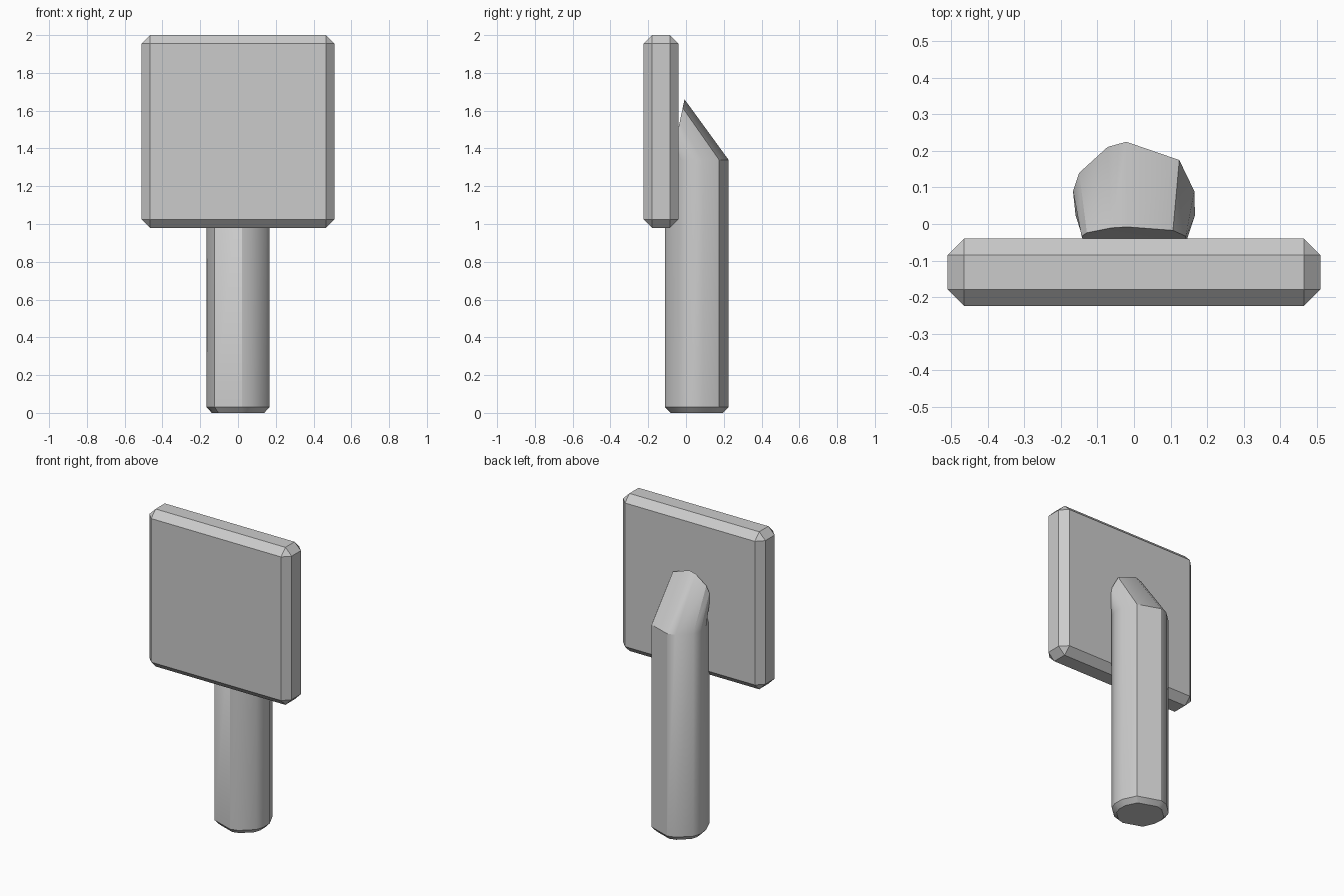
import bpy, bmesh, math

if "Cube" in bpy.data.objects:
    bpy.data.objects.remove(bpy.data.objects["Cube"])


def add_object(name, bm):
    bmesh.ops.recalc_face_normals(bm, faces=bm.faces[:])
    mesh = bpy.data.meshes.new(name)
    bm.to_mesh(mesh)
    bm.free()
    obj = bpy.data.objects.new(name, mesh)
    bpy.context.collection.objects.link(obj)
    return obj


# Sign board: slab with one flat chamfer on every edge
bm = bmesh.new()
bmesh.ops.create_cube(bm, size=1)
bmesh.ops.scale(bm, vec=(1.02, 0.184, 1.02), verts=bm.verts)
bmesh.ops.translate(bm, vec=(0, -0.132, 1.49), verts=bm.verts)
bmesh.ops.bevel(bm, geom=bm.edges[:], offset=0.045, offset_type='OFFSET',
                segments=1, profile=0.5, affect='EDGES')
add_object("sign_board", bm)

# Post: rough hewn cross-section, lofted through four rings
CY = 0.057
half = [(0.165, 0.033), (0.124, 0.118), (-0.021, 0.168),
        (-0.072, 0.154), (-0.15, 0.083), (-0.167, 0.033)]
profile = half + [(-x, -y) for x, y in half]
profile[6] = (-0.16, -0.033)

rings = [
    [(x * 0.83, CY + y * 0.83, 0) for x, y in profile],
    [(x, CY + y, 0.03) for x, y in profile],
    [(x, CY + y, 1.34) for x, y in profile],
    # tilted end ring, leaning into the board
    [(x * 0.86, -0.008 - 0.19 * (0.168 - y), 1.66 - 0.9 * (0.168 - y))
     for x, y in profile],
]
bm = bmesh.new()
loops = [[bm.verts.new(p) for p in ring] for ring in rings]
n = len(profile)
for a, b in zip(loops, loops[1:]):
    for i in range(n):
        j = (i + 1) % n
        bm.faces.new((a[i], a[j], b[j], b[i]))
bm.faces.new(loops[0][::-1])
bm.faces.new(loops[-1])
post = add_object("post", bm)

bpy.context.view_layer.objects.active = post
post.select_set(True)
bpy.ops.object.shade_smooth_by_angle(angle=math.radians(30))
